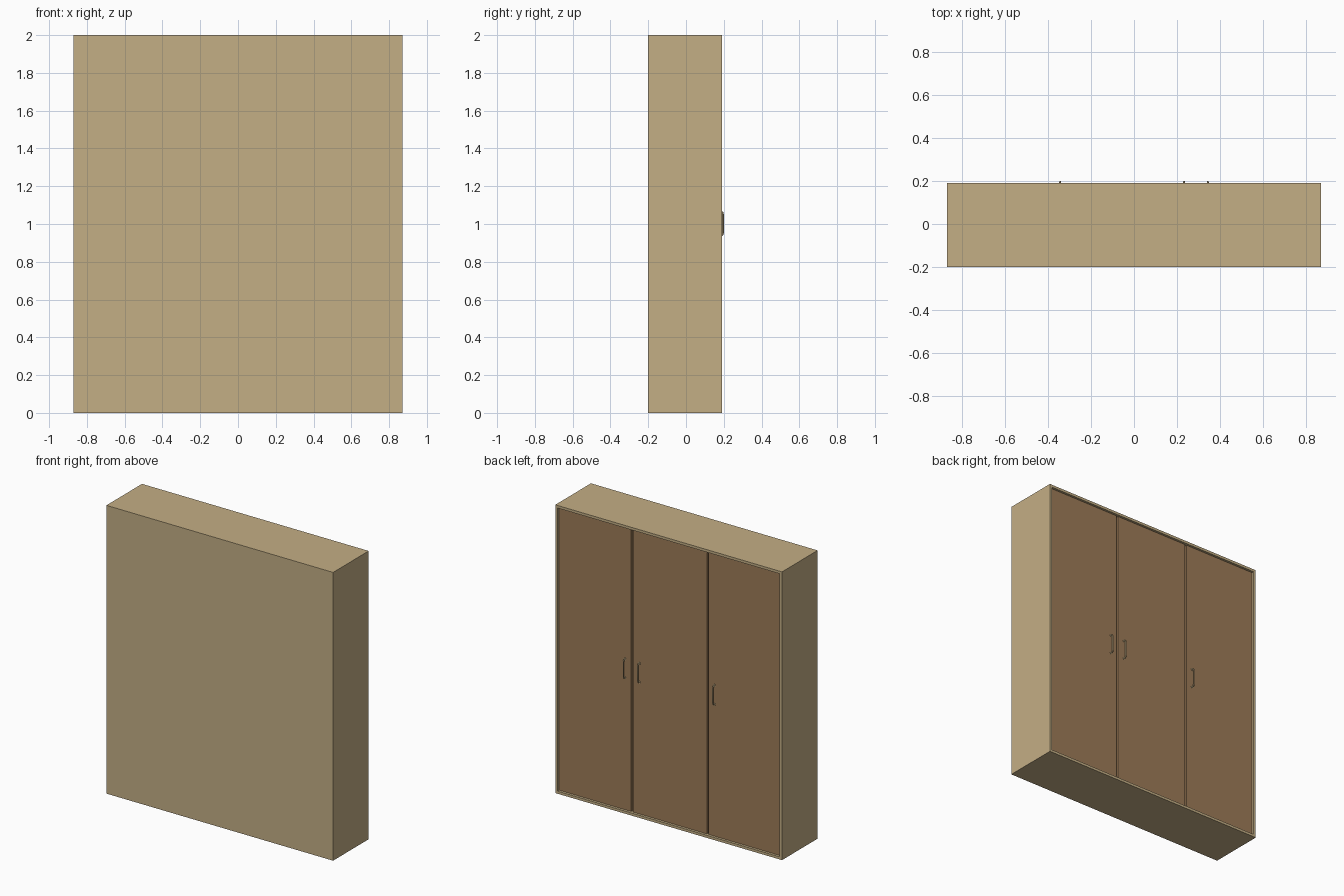
import bpy, bmesh, math
from mathutils import Matrix

if "Cube" in bpy.data.objects:
    bpy.data.objects.remove(bpy.data.objects["Cube"])

def material(name, rgb):
    m = bpy.data.materials.new(name)
    m.diffuse_color = (*rgb, 1)
    m.use_nodes = True
    m.node_tree.nodes["Principled BSDF"].inputs["Base Color"].default_value = m.diffuse_color
    return m

TAN = material("light_wood", (0.55, 0.425, 0.235))
BROWN = material("brown_wood", (0.337, 0.202, 0.098))

W, BACK, FRONT, H, T = 0.87, -0.2, 0.19, 2.0, 0.018
DOOR_Y = 0.178            # outer face of the recessed doors

def box(name, lo, hi, mat):
    bm = bmesh.new()
    bmesh.ops.create_cube(bm, size=1)
    for v in bm.verts:
        v.co = [(a + b) / 2 + c * (b - a) for a, b, c in zip(lo, hi, v.co)]
    me = bpy.data.meshes.new(name)
    bm.to_mesh(me)
    bm.free()
    me.materials.append(mat)
    ob = bpy.data.objects.new(name, me)
    bpy.context.collection.objects.link(ob)
    return ob

# Carcass boards
box("left_side", (-W, BACK, 0), (-W + T, FRONT, H), TAN)
box("right_side", (W - T, BACK, 0), (W, FRONT, H), TAN)
box("bottom_board", (-W + T, BACK, 0), (W - T, FRONT, T), TAN)
box("top_board", (-W + T, BACK, H - T), (W - T, FRONT, H), TAN)
box("back_panel", (-W + T, BACK, T), (W - T, BACK + 0.01, H - T), TAN)

# Upright dividers behind the door joints
for x in (-0.29, 0.29):
    box("divider", (x - T / 2, BACK + 0.01, T), (x + T / 2, DOOR_Y - T, H - T), TAN)

# Three recessed doors
g = 0.003
edges = [-W + T + g, -0.29, 0.29, W - T - g]
for i in range(3):
    x0 = edges[i] + (0.006 if i > 0 else 0)
    x1 = edges[i + 1] - (0.006 if i < 2 else 0)
    box("door", (x0, DOOR_Y - T, T + g), (x1, DOOR_Y, H - T - g), BROWN)

def handle(x):
    # Bent round bar
    cu = bpy.data.curves.new("handle", 'CURVE')
    cu.dimensions = '3D'
    cu.bevel_depth = 0.0045
    cu.bevel_resolution = 2
    cu.use_fill_caps = True
    pts = [(DOOR_Y - 0.002, 1.067), (0.187, 1.066), (0.1935, 1.060), (0.1955, 1.052)]
    pts += [(y, 2.004 - z) for y, z in reversed(pts)]
    sp = cu.splines.new('POLY')
    sp.points.add(len(pts) - 1)
    for p, (y, z) in zip(sp.points, pts):
        p.co = (x, y, z, 1)
    cu.materials.append(TAN)
    ob = bpy.data.objects.new("handle", cu)
    bpy.context.collection.objects.link(ob)
    bpy.ops.object.select_all(action='DESELECT')
    ob.select_set(True)
    bpy.context.view_layer.objects.active = ob
    bpy.ops.object.convert(target='MESH')
    bpy.ops.object.shade_smooth_by_angle()
    # Round foot plates on the door
    for z in (pts[0][1], pts[-1][1]):
        bm = bmesh.new()
        bmesh.ops.create_cone(bm, cap_ends=True, segments=16, radius1=0.009, radius2=0.009,
                              depth=0.004, matrix=Matrix.Translation((x, DOOR_Y + 0.001, z))
                              @ Matrix.Rotation(math.pi / 2, 4, 'X'))
        me = bpy.data.meshes.new("handle_foot")
        bm.to_mesh(me)
        bm.free()
        me.materials.append(TAN)
        bpy.context.collection.objects.link(bpy.data.objects.new("handle_foot", me))

for x in (-0.343, 0.233, 0.343):
    handle(x)
